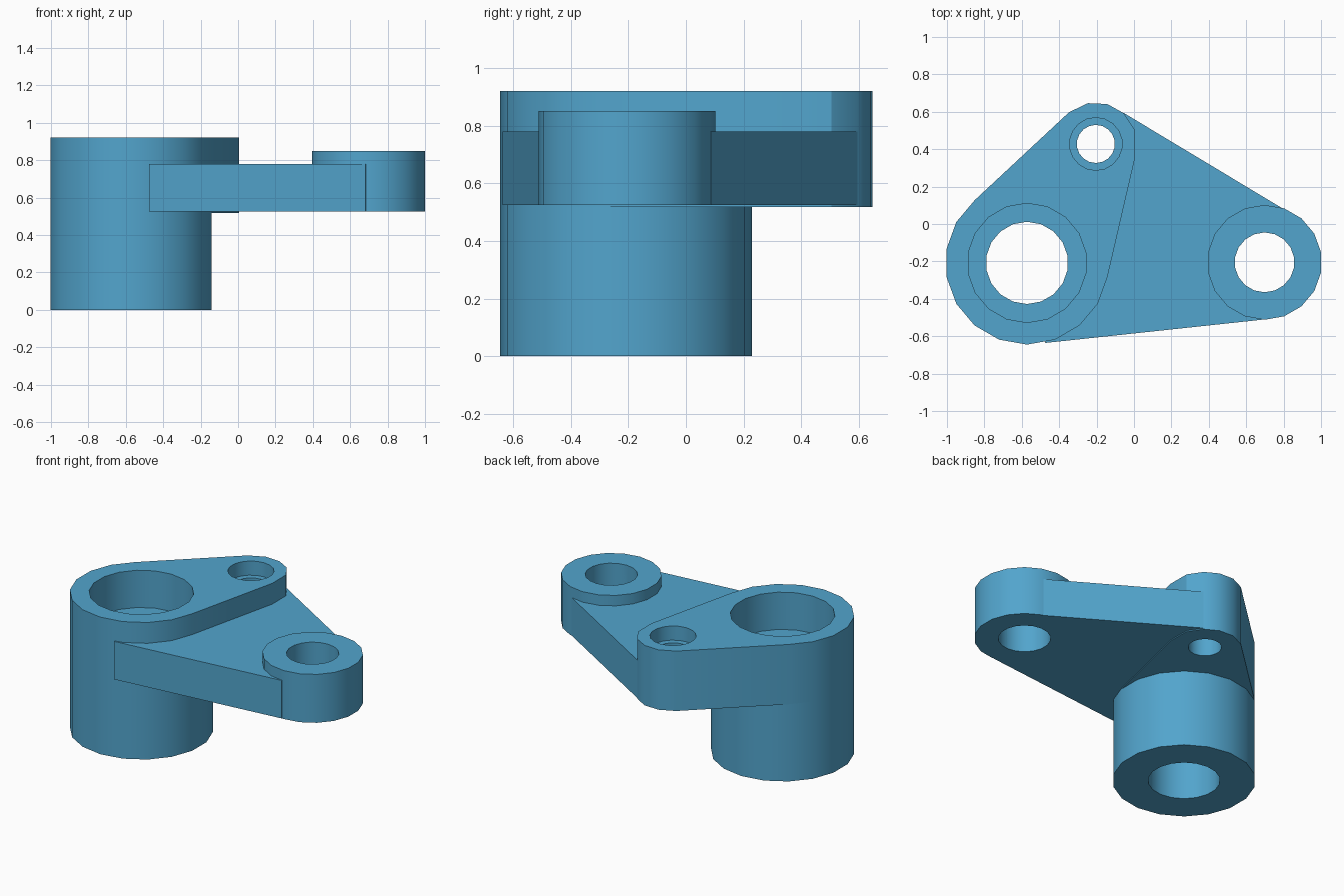
import bpy, bmesh, math

if "Cube" in bpy.data.objects:
    bpy.data.objects.remove(bpy.data.objects["Cube"], do_unlink=True)

blue = bpy.data.materials.new("steel blue")
blue.use_nodes = True
colour = (0.085, 0.375, 0.61, 1)
blue.diffuse_color = colour
blue.node_tree.nodes["Principled BSDF"].inputs["Base Color"].default_value = colour

BARREL = (-0.572, -0.208)
PIVOT = (-0.204, 0.428)
ARM_END = (0.698, -0.205)


def circle(centre, r, angles=range(90, 450, 20)):
    return [(centre[0] + r * math.cos(math.radians(a)),
             centre[1] + r * math.sin(math.radians(a))) for a in angles]


def prism(name, points, z0, z1):
    """Upright prism over the convex outline of the points."""
    bm = bmesh.new()
    for x, y in points:
        bm.verts.new((x, y, z0))
        bm.verts.new((x, y, z1))
    hull = bmesh.ops.convex_hull(bm, input=bm.verts)
    loose = {v for v in hull["geom_interior"] + hull["geom_unused"]
             if isinstance(v, bmesh.types.BMVert)}
    bmesh.ops.delete(bm, geom=list(loose), context='VERTS')
    bmesh.ops.dissolve_limit(bm, angle_limit=math.radians(0.5),
                             verts=bm.verts, edges=bm.edges)
    bmesh.ops.recalc_face_normals(bm, faces=bm.faces)
    mesh = bpy.data.meshes.new(name)
    bm.to_mesh(mesh)
    bm.free()
    mesh.materials.append(blue)
    ob = bpy.data.objects.new(name, mesh)
    bpy.context.collection.objects.link(ob)
    return ob


# Solid parts
barrel = prism("barrel", circle(BARREL, 0.4366), 0, 0.518)
head = prism("head_plate",
             circle(BARREL, 0.4366) + circle(BARREL, 0.4366, (127, -10))
             + circle(PIVOT, 0.222, (130, 101, 74, 48, 20, -19)), 0.518, 0.92)
arm = prism("arm", [(-0.055, 0.594), (-0.475, -0.636), (0.683, -0.512),
                    (0.79, 0.086)], 0.525, 0.78)
end_boss = prism("arm_end_boss", circle(ARM_END, 0.307), 0.525, 0.85)

# Bores and counterbores
cutters = {
    "barrel_bore": prism("barrel_bore", circle(BARREL, 0.22), -0.1, 1.1),
    "barrel_counterbore": prism("barrel_counterbore", circle(BARREL, 0.319), 0.67, 1.1),
    "pivot_bore": prism("pivot_bore", circle(PIVOT, 0.102), 0.3, 1.1),
    "pivot_counterbore": prism("pivot_counterbore", circle(PIVOT, 0.141), 0.825, 1.1),
    "end_bore": prism("end_bore", circle(ARM_END, 0.16), 0.3, 1.1),
}
cuts = [
    (barrel, ["barrel_bore"]),
    (head, ["barrel_bore", "barrel_counterbore", "pivot_bore", "pivot_counterbore"]),
    (arm, ["barrel_bore", "barrel_counterbore", "pivot_bore", "end_bore"]),
    (end_boss, ["end_bore"]),
]
for part, names in cuts:
    bpy.ops.object.select_all(action='DESELECT')
    part.select_set(True)
    bpy.context.view_layer.objects.active = part
    for n in names:
        mod = part.modifiers.new(n, 'BOOLEAN')
        mod.operation = 'DIFFERENCE'
        mod.solver = 'EXACT'
        mod.object = cutters[n]
        bpy.ops.object.modifier_apply(modifier=mod.name)
    bpy.ops.object.shade_smooth_by_angle(angle=math.radians(32))

for ob in cutters.values():
    bpy.data.objects.remove(ob, do_unlink=True)
